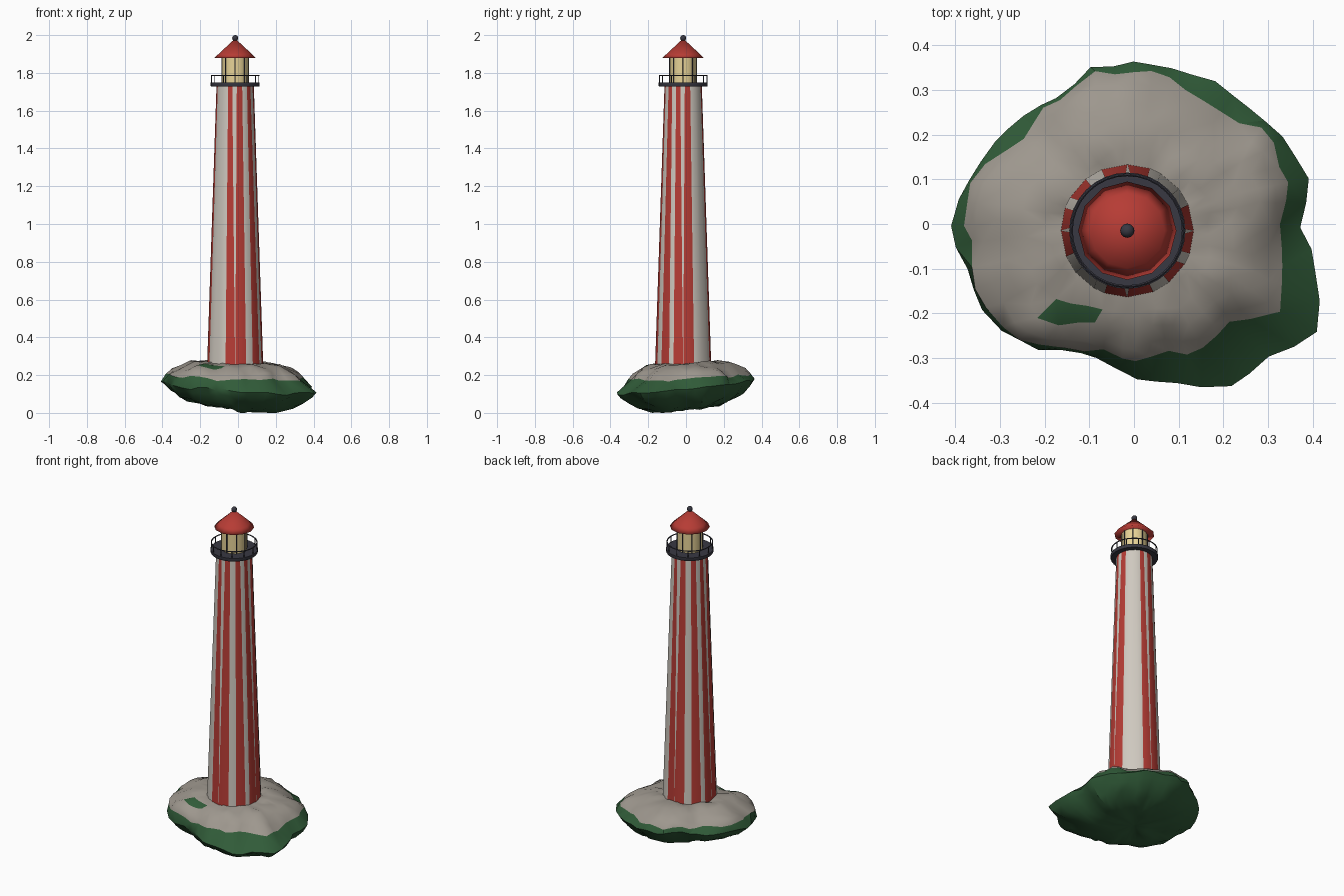
import bpy, bmesh, math, random
from math import sin, cos, radians, pi
from mathutils import Vector, noise

random.seed(4)
cube = bpy.data.objects.get("Cube")
if cube:
    bpy.data.objects.remove(cube, do_unlink=True)

CX = CY = -0.015  # tower axis


def material(name, r, g, b):
    m = bpy.data.materials.new(name)
    m.use_nodes = True
    m.diffuse_color = (r, g, b, 1)
    m.node_tree.nodes["Principled BSDF"].inputs["Base Color"].default_value = (r, g, b, 1)
    return m


red = material("red paint", 0.47, 0.045, 0.035)
white = material("off white paint", 0.62, 0.58, 0.52)
stone = material("grey stone", 0.34, 0.31, 0.27)
moss = material("dark green moss", 0.03, 0.105, 0.04)
iron = material("dark iron", 0.04, 0.04, 0.055)
glow = material("warm lamp glass", 0.8, 0.65, 0.31)


def finish(name, bm, mats, angle=30):
    bmesh.ops.remove_doubles(bm, verts=bm.verts, dist=1e-5)
    mesh = bpy.data.meshes.new(name)
    bm.to_mesh(mesh)
    bm.free()
    for m in mats:
        mesh.materials.append(m)
    mesh.shade_smooth()
    mesh.set_sharp_from_angle(angle=radians(angle))
    ob = bpy.data.objects.new(name, mesh)
    bpy.context.collection.objects.link(ob)
    return ob


def lathe(name, profile, sides, mat, angle=30):
    """Spin a (radius, height) profile, listed bottom to top, about the tower axis."""
    bm = bmesh.new()
    rings = []
    for r, z in profile:
        rings.append([bm.verts.new((CX + r * cos(2 * pi * i / sides),
                                    CY + r * sin(2 * pi * i / sides), z)) for i in range(sides)])
    for a, b in zip(rings, rings[1:]):
        for i in range(sides):
            j = (i + 1) % sides
            bm.faces.new((a[i], a[j], b[j], b[i]))
    bmesh.ops.dissolve_degenerate(bm, dist=1e-6, edges=bm.edges)
    return finish(name, bm, [mat], angle)


def posts(name, count, radius, z0, z1, thick, mat):
    """Ring of thin upright bars."""
    bm = bmesh.new()
    for i in range(count):
        a = 2 * pi * i / count
        res = bmesh.ops.create_cone(bm, cap_ends=True, segments=6, radius1=thick,
                                    radius2=thick, depth=z1 - z0)
        bmesh.ops.translate(bm, verts=res["verts"],
                            vec=(CX + radius * cos(a), CY + radius * sin(a), (z0 + z1) / 2))
    return finish(name, bm, [mat])


# Tapered tower with vertical stripes: (top start, top end, base start, base end, is red)
def build_tower():
    bm = bmesh.new()

    def point(deg, r, z):
        return bm.verts.new((CX + r * cos(radians(deg)), CY + r * sin(radians(deg)), z))

    for k in range(4):
        striped = k % 2 == 1
        strips = [(-22, -9, -20, 0, True), (-9, 5, 0, 0, False), (5, 22, 0, 23, True),
                  (22, 39, 23, 39, False), (39, 54, 39, 60, striped), (54, 68, 60, 70, False)]
        for t0, t1, b0, b1, is_red in strips:
            q = 90 * k
            base = [point(q + b0, 0.151, 0.18)]
            if b1 != b0:
                base.append(point(q + b1, 0.151, 0.18))
            f = bm.faces.new(base + [point(q + t1, 0.099, 1.735), point(q + t0, 0.099, 1.735)])
            f.material_index = 0 if is_red else 1
    finish("tower", bm, [red, white])


build_tower()

# Gallery deck, railing, lantern room, roof and finial
lathe("gallery_deck", [(0, 1.728), (0.128, 1.728), (0.13, 1.732), (0.13, 1.748), (0, 1.748)], 32, iron)
posts("railing_posts", 12, 0.125, 1.745, 1.786, 0.0025, iron)
rail = [(0.125 + 0.0035 * cos(a), 1.786 + 0.0035 * sin(a))
        for a in [pi / 3 * i - pi / 2 for i in range(7)]]
lathe("top_rail", rail, 32, iron, 60)
lathe("lantern_glass", [(0.07, 1.745), (0.07, 1.885)], 16, glow)
posts("lantern_bars", 8, 0.071, 1.747, 1.88, 0.003, iron)
lathe("roof", [(0, 1.879), (0.11, 1.879), (0.084, 1.904), (0, 1.982)], 12, red, 180)
bm = bmesh.new()
bmesh.ops.create_uvsphere(bm, u_segments=12, v_segments=8, radius=0.016)
bmesh.ops.translate(bm, verts=bm.verts, vec=(CX, CY, 1.984))
finish("finial", bm, [iron], 60)

# Island outline: radius every 15 degrees, starting at +x
OUTLINE = [.375, .40, .385, .35, .36, .355, .365, .36, .33, .335, .36, .385,
           .41, .39, .39, .37, .325, .31, .345, .37, .415, .42, .475, .42]
# Where the bare stone stops short of the rim: (direction, depth, sharpness)
MOSSY_LEDGES = [(315, 0.1, 3), (55, 0.03, 14), (20, 0.02, 30), (143, 0.03, 60),
                (185, 0.025, 60), (95, 0.02, 60)]


def build_island():
    bm = bmesh.new()
    sides = 48
    # Underside rings go outward, top rings come back in: (scale, height or None for underside)
    levels = [(0.02, None), (0.25, None), (0.5, None), (0.7, None), (0.84, None), (0.94, None),
              (1.0, None), (1.0, 0.19), (0.92, 0.218), (0.8, 0.243), (0.66, 0.26),
              (0.5, 0.267), (0.36, 0.265), (0.02, 0.265)]
    rings = []
    for s, height in levels:
        ring = []
        for i in range(sides):
            a = 2 * pi * i / sides
            r = (OUTLINE[i // 2] + OUTLINE[(i + 1) // 2 % 24]) / 2
            if height is not None:
                r = 0.98 * r - sum(d * max(0, cos(a - radians(g))) ** p for g, d, p in MOSSY_LEDGES)
            r *= s
            x, y = r * cos(a), r * sin(a)
            if height is None:
                rim = 0.145 - 0.05 * x + 0.09 * y
                base = max(0.006, 0.03 - 0.12 * x + 0.12 * y)
                z = base + (rim - base) * s ** 5
            else:
                z = height + 0.04 * y - 0.035 * x
            p = Vector((x, y, z))
            # Rocky lumps, coarse then fine
            p += noise.noise_vector(p * 11) * 0.016 + noise.noise_vector(p * 27) * 0.008
            ring.append(bm.verts.new(p))
        rings.append(ring)
    for n, (a, b) in enumerate(zip(rings, rings[1:])):
        for i in range(sides):
            j = (i + 1) % sides
            f = bm.faces.new((a[i], a[j], b[j], b[i]))
            c = f.calc_center_median()
            patch = abs(c.x + 0.13) < 0.055 and abs(c.y + 0.2) < 0.025
            f.material_index = 1 if n < 7 or patch else 0
    bm.faces.new(rings[0][::-1]).material_index = 1
    bm.faces.new(rings[-1])
    bmesh.ops.triangulate(bm, faces=bm.faces)
    # Stand the lowest rock on the ground
    lowest = min(v.co.z for v in bm.verts)
    for v in bm.verts:
        v.co.z -= lowest * max(0, 1 - v.co.z / 0.2)
    finish("island", bm, [stone, moss], 35)


build_island()
